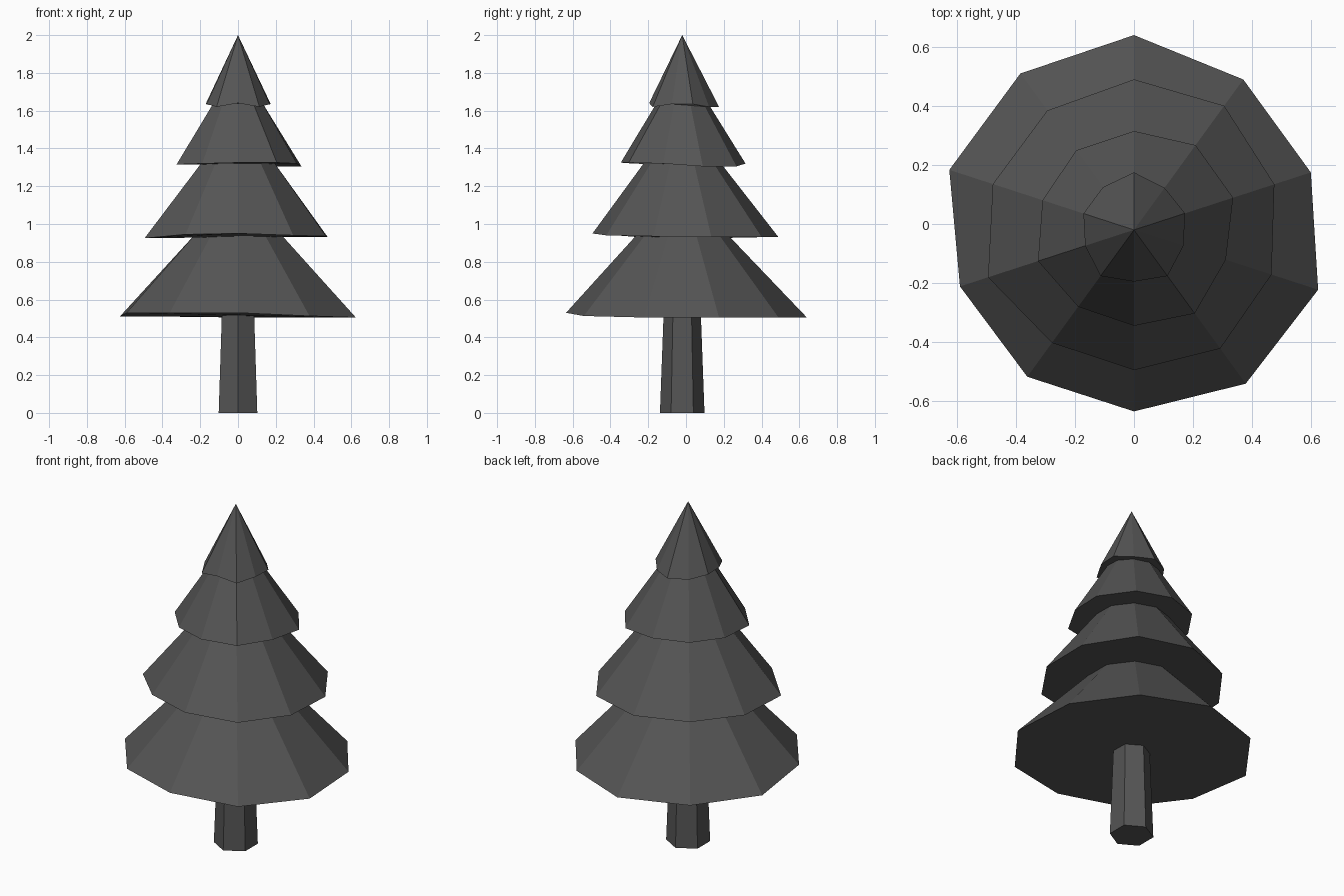
import bpy
import bmesh
from math import sin, cos, pi

if "Cube" in bpy.data.objects:
    bpy.data.objects.remove(bpy.data.objects["Cube"], do_unlink=True)

AXIS_Y = -0.02  # the tree's axis sits slightly toward the front

# One colour for the whole tree
charcoal = bpy.data.materials.new("charcoal_grey")
charcoal.use_nodes = True
charcoal.diffuse_color = (0.09, 0.09, 0.09, 1)
charcoal.node_tree.nodes["Principled BSDF"].inputs["Base Color"].default_value = charcoal.diffuse_color


def ring(bm, radii, heights):
    """Add a ring of vertices, starting at the back and turning toward the left."""
    count = len(radii)
    verts = []
    for index, (radius, height) in enumerate(zip(radii, heights)):
        angle = pi / 2 - 2 * pi * index / count
        verts.append(bm.verts.new((radius * cos(angle), AXIS_Y + radius * sin(angle), height)))
    return verts


def make_part(name, lower, upper_radius, upper_height):
    """Build a closed flat-shaded frustum, or a cone when the upper radius is zero."""
    bm = bmesh.new()
    bottom = ring(bm, *lower)
    count = len(bottom)
    bm.faces.new(bottom)
    if upper_radius:
        top = ring(bm, [upper_radius] * count, [upper_height] * count)
        bm.faces.new(top)
    else:
        tip = bm.verts.new((0, AXIS_Y, upper_height))
    for i in range(count):
        j = (i + 1) % count
        if upper_radius:
            bm.faces.new((bottom[i], bottom[j], top[j], top[i]))
        else:
            bm.faces.new((bottom[i], bottom[j], tip))
    bmesh.ops.recalc_face_normals(bm, faces=bm.faces)
    mesh = bpy.data.meshes.new(name)
    bm.to_mesh(mesh)
    bm.free()
    mesh.materials.append(charcoal)
    part = bpy.data.objects.new(name, mesh)
    bpy.context.collection.objects.link(part)
    return part


# Tapered six-sided trunk
make_part("trunk", ([0.118] * 6, [0] * 6), 0.098, 0.54)

# Branch tiers: uneven rim radii, rim base height with small lifts, then the upper end
tiers = {
    "bottom_branches": (
        (.66, .63, .63, .656, .644, .615, .615, .62, .658, .655),
        .505, (0, 0, 0, 0, .008, .025, .025, .025, .005, .005), .225, .96),
    "lower_middle_branches": (
        (.51, .52, .5, .49, .497, .475, .473, .52, .503, .5),
        .93, (0, 0, 0, .005, .01, .02, .015, -.005, -.005, 0), .19, 1.34),
    "upper_middle_branches": (
        (.335, .355, .353, .327, .35, .325, .322, .342, .326, .333),
        1.305, (.015, 0, 0, .015, .02, .02, .015, .01, .01, .015), .13, 1.65),
    "top_branches": (
        (.195, .176, .182, .176, .193, .175, .193, .174, .18, .179),
        1.62, (0, 0, .015, .015, 0, .02, 0, .015, .015, 0), 0, 2),
}
for name, (radii, base, lifts, upper_radius, upper_height) in tiers.items():
    heights = [base + lift for lift in lifts]
    make_part(name, (radii, heights), upper_radius, upper_height)
